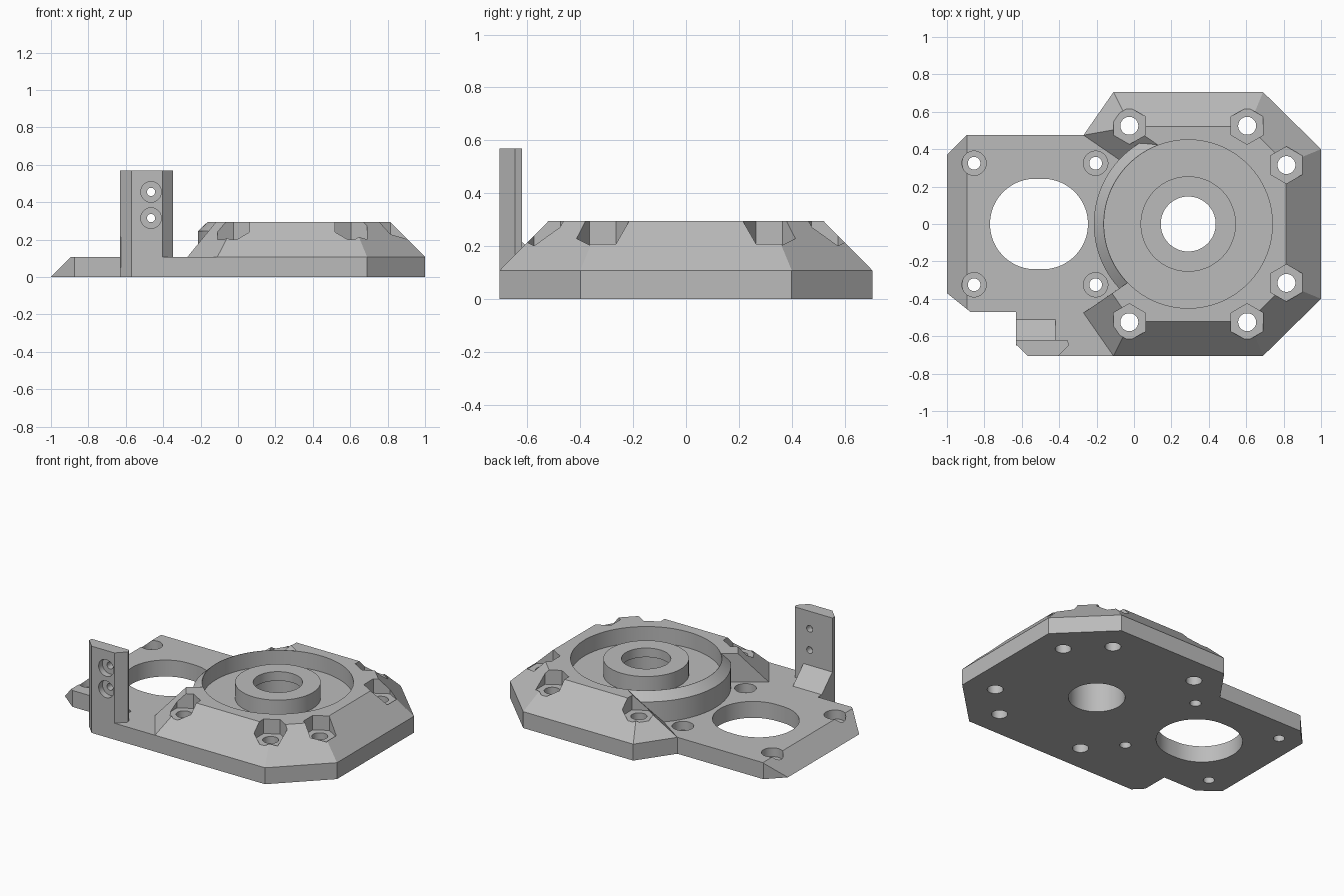
import bpy
import bmesh
from math import cos, sin, pi, radians
from mathutils import Vector

cube = bpy.data.objects.get("Cube")
if cube:
    bpy.data.objects.remove(cube)

grey = bpy.data.materials.new("light grey plastic")
grey.use_nodes = True
COLOUR = (0.5, 0.5, 0.5, 1)
grey.diffuse_color = COLOUR
grey.node_tree.nodes["Principled BSDF"].inputs["Base Color"].default_value = COLOUR

DECK, TOP = 0.108, 0.295      # plate thickness and housing height
HUB = (0.29, 0)               # centre of the round pocket


def loft(name, loops):
    """Solid through matching loops of 3D points, closed at both ends."""
    bm = bmesh.new()
    rings = [[bm.verts.new(p) for p in loop] for loop in loops]
    n = len(rings[0])
    for low, high in zip(rings, rings[1:]):
        for i in range(n):
            j = (i + 1) % n
            bm.faces.new((low[i], low[j], high[j], high[i]))
    bm.faces.new(rings[0][::-1])
    bm.faces.new(rings[-1])
    bmesh.ops.remove_doubles(bm, verts=bm.verts, dist=0.004)
    bmesh.ops.recalc_face_normals(bm, faces=bm.faces)
    mesh = bpy.data.meshes.new(name)
    bm.to_mesh(mesh)
    bm.free()
    mesh.materials.append(grey)
    obj = bpy.data.objects.new(name, mesh)
    bpy.context.collection.objects.link(obj)
    return obj


def prism(name, outline, low, high, place=lambda x, y, z: (x, y, z)):
    return loft(name, [[place(x, y, h) for x, y in outline] for h in (low, high)])


def circle(centre, radius, sides=64, stretch=0, turn=0):
    points = []
    for i in range(sides):
        a = 2 * pi * (i + 0.5) / sides + turn
        shift = stretch if cos(a) > 0 else -stretch
        points.append((centre[0] + shift + radius * cos(a), centre[1] + radius * sin(a)))
    return points


def along_y(x, z, y):
    return (x, y, z)


def along_x(y, z, x):
    return (x, y, z)


def combine(body, other, operation):
    mod = body.modifiers.new(operation.lower(), "BOOLEAN")
    mod.operation = operation
    mod.solver = "EXACT"
    mod.object = other
    bpy.context.view_layer.objects.active = body
    bpy.ops.object.modifier_apply(modifier=mod.name)
    bpy.data.objects.remove(other)


def add(other):
    combine(body, other, "UNION")


def cut(other):
    combine(body, other, "DIFFERENCE")


# Base plate, with its left end sloped
body = prism("mount_body", [
    (-1, -0.37), (-0.875, -0.47), (-0.63, -0.47), (-0.63, -0.645), (-0.57, -0.705),
    (0.69, -0.705), (1, -0.4), (1, 0.4), (0.69, 0.705), (-0.11, 0.705),
    (-0.27, 0.475), (-0.895, 0.475), (-1, 0.37)], 0, DECK)
cut(prism("end_slope", [(-1.1, -0.1), (-0.8, 0.2), (-1.1, 0.2)], -1, 1, along_y))

# Raised housing with sloped sides, open towards the left
foot = [(-0.27, -0.475), (-0.11, -0.705), (0.69, -0.705), (1, -0.4), (1, 0.4),
        (0.69, 0.705), (-0.11, 0.705), (-0.27, 0.475), (0, 0.29), (0, -0.29)]
crown = [(-0.117, -0.371), (-0.015, -0.52), (0.613, -0.52), (0.813, -0.323), (0.813, 0.323),
         (0.613, 0.52), (-0.015, 0.52), (-0.015, 0.52), (0.235, 0.35), (0, -0.29)]
add(loft("housing", [[(x, y, DECK) for x, y in foot], [(x, y, TOP) for x, y in crown]]))

# Round rim with a chamfered top edge
add(loft("rim", [[(x, y, z) for x, y in circle(HUB, r, 96)]
                 for r, z in ((0.505, 0.05), (0.505, 0.245), (0.452, TOP))]))

# Round pocket, central boss and stepped bore
cut(prism("pocket", circle(HUB, 0.45, 96), 0.19, 0.4))
add(prism("boss", circle(HUB, 0.255), 0.15, TOP))
cut(prism("bore", circle(HUB, 0.147), -0.1, 0.4))
cut(prism("lower_bore", circle(HUB, 0.169), -0.1, 0.235))

# Upright bracket with a sloped gusset behind it
add(prism("bracket", [(-0.63, -0.645), (-0.57, -0.705), (-0.405, -0.705), (-0.347, -0.647),
                      (-0.357, -0.62), (-0.63, -0.62)], 0.05, 0.57))
add(prism("gusset", [(-0.65, 0.05), (-0.51, 0.05), (-0.51, DECK), (-0.62, 0.215), (-0.65, 0.215)],
          -0.63, -0.42, along_x))
for height in (0.315, 0.455):
    cut(prism("bracket_hole", circle((-0.465, height), 0.022, 32), -0.8, -0.55, along_y))
    cut(prism("bracket_recess", circle((-0.465, height), 0.055, 32), -0.8, -0.665, along_y))

# Motor opening and its four recessed screw holes
cut(prism("motor_opening", circle((-0.508, 0), 0.242, 64, 0.02), -0.1, 0.2))
for side in (-1, 1):
    for x in (-0.855, -0.205):
        spot = (x, side * 0.325)
        cut(prism("screw_hole", circle(spot, 0.034, 32), -0.1, 0.2))
        cut(prism("screw_recess", circle(spot, 0.065, 32), 0.05, 0.28))

    # Bolt holes with hexagonal nut pockets
    for x, y in ((-0.025, 0.525), (0.605, 0.525), (0.815, 0.315)):
        spot = (x, side * y)
        cut(prism("bolt_hole", circle(spot, 0.048, 32), -0.1, 0.4))
        cut(prism("nut_pocket", circle(spot, 0.099, 6), 0.2, 0.4))

# Smooth the round walls and keep the edges crisp
bpy.ops.object.select_all(action="DESELECT")
body.select_set(True)
bpy.context.view_layer.objects.active = body
bpy.ops.object.shade_smooth_by_angle(angle=radians(25))
